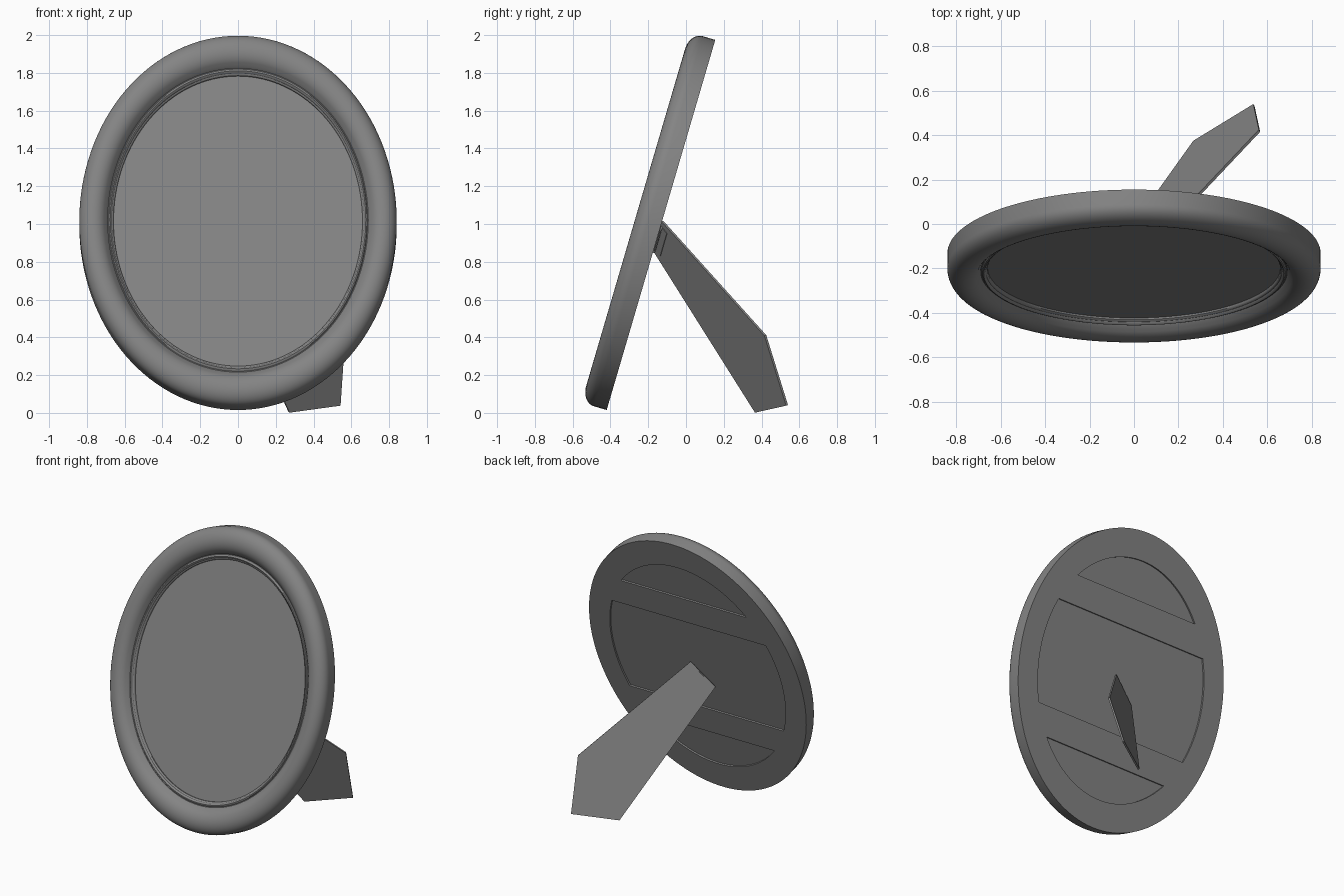
import bpy
import bmesh
from math import sin, cos, pi, radians, asin
from mathutils import Vector

cube = bpy.data.objects.get("Cube")
if cube:
    bpy.data.objects.remove(cube, do_unlink=True)

GREY = (0.23, 0.23, 0.23, 1)
grey = bpy.data.materials.new("mid_grey")
grey.use_nodes = True
grey.diffuse_color = GREY
grey.node_tree.nodes["Principled BSDF"].inputs["Base Color"].default_value = GREY

ASPECT = 0.823          # oval width / height
TILT = radians(-16.35)  # lean of the frame
CENTRE = Vector((0, -0.1325, 0.995))
INNER = 0.826           # radius of the opening at the back


def finish(name, bm, leaning):
    """Turn a bmesh into an object; leaning parts share the frame's tilt."""
    bmesh.ops.recalc_face_normals(bm, faces=bm.faces)
    mesh = bpy.data.meshes.new(name)
    bm.to_mesh(mesh)
    bm.free()
    mesh.materials.append(grey)
    obj = bpy.data.objects.new(name, mesh)
    bpy.context.collection.objects.link(obj)
    if leaning:
        obj.location = CENTRE
        obj.rotation_euler.x = TILT
    bpy.ops.object.select_all(action='DESELECT')
    obj.select_set(True)
    bpy.context.view_layer.objects.active = obj
    bpy.ops.object.shade_smooth_by_angle(angle=radians(35))
    return obj


def slab(name, points, offset, leaning=False):
    """Prism made from a flat outline pushed along an offset."""
    bm = bmesh.new()
    low = [bm.verts.new(p) for p in points]
    high = [bm.verts.new(Vector(p) + Vector(offset)) for p in points]
    bm.faces.new(low)
    bm.faces.new(high)
    for i in range(len(low)):
        j = (i + 1) % len(low)
        bm.faces.new((low[i], low[j], high[j], high[i]))
    return finish(name, bm, leaning)


def oval(r, a, depth):
    return Vector((ASPECT * r * cos(a), -depth, r * sin(a)))


# Moulded oval rim: profile of (radius, height above back) swept round
profile = [(INNER, 0.03), (INNER, 0), (1.021, 0)]
profile += [(0.931 + 0.09 * cos(t), 0.07 + 0.07 * sin(t))
            for t in [pi * 0.83 * i / 16 for i in range(17)]]
profile += [(0.843, 0.096), (0.838, 0.088), (0.834, 0.088),
            (0.829, 0.094), (0.822, 0.096), (0.815, 0.092),
            (0.811, 0.084), (0.806, 0.082), (0.801, 0.076), (0.80, 0.05)]
SEGMENTS = 128
bm = bmesh.new()
rings = [[bm.verts.new(oval(r, 2 * pi * s / SEGMENTS, d)) for r, d in profile]
         for s in range(SEGMENTS)]
for s in range(SEGMENTS):
    here, after = rings[s], rings[(s + 1) % SEGMENTS]
    for i in range(len(profile)):
        j = (i + 1) % len(profile)
        bm.faces.new((here[i], here[j], after[j], after[i]))
finish("oval_rim", bm, True)

# Picture pane in front and recessed backing board behind
angles = [2 * pi * s / SEGMENTS for s in range(SEGMENTS)]
slab("picture_pane", [oval(0.828, a, 0.04) for a in angles], (0, -0.028, 0), True)
slab("backing_board", [oval(0.828, a, 0.012) for a in angles], (0, -0.02, 0), True)

# Two cross bars flush with the back of the rim
LOW, HIGH = asin(0.36 / INNER), asin(0.562 / INNER)
for side, label in ((1, "upper"), (-1, "lower")):
    arc = [LOW + (HIGH - LOW) * i / 8 for i in range(9)]
    outline = [oval(INNER, side * a, 0) for a in arc + [pi - a for a in reversed(arc)]]
    slab(label + "_cross_bar", outline, (0, -0.015, 0), True)

# Easel leg hinged diagonally on the back
foot_in = Vector((0.27, 0.37, 0.003))
foot_out = Vector((0.54, 0.535, 0.04))
knee = Vector((0.565, 0.42, 0.41))
hinge_top = Vector((0.05, -0.125, 1.015))
hinge_low = Vector((-0.116, -0.17, 0.86))
normal = (hinge_top - foot_in).cross(hinge_low - foot_in).normalized()
leg = [foot_in, foot_out, knee, hinge_top, hinge_low]
slab("easel_leg", [p - normal * 0.006 for p in leg], normal * 0.012)

# Folded hinge: one flap on the leg, one flat on the back
along = hinge_top - hinge_low
ends = [hinge_low + along * 0.12, hinge_low + along * 0.88]
back_out = Vector((0, cos(TILT), sin(TILT)))
down_leg = along.cross(normal).normalized()
if down_leg.z > 0:
    down_leg.negate()
down_back = along.cross(back_out).normalized()
if down_back.z > 0:
    down_back.negate()
for label, run, push, width in (("leg", down_leg, normal, 0.065),
                                ("back", down_back, back_out, 0.045)):
    outline = ends + [p + run * width for p in reversed(ends)]
    slab("hinge_flap_" + label, outline, push * 0.009)
